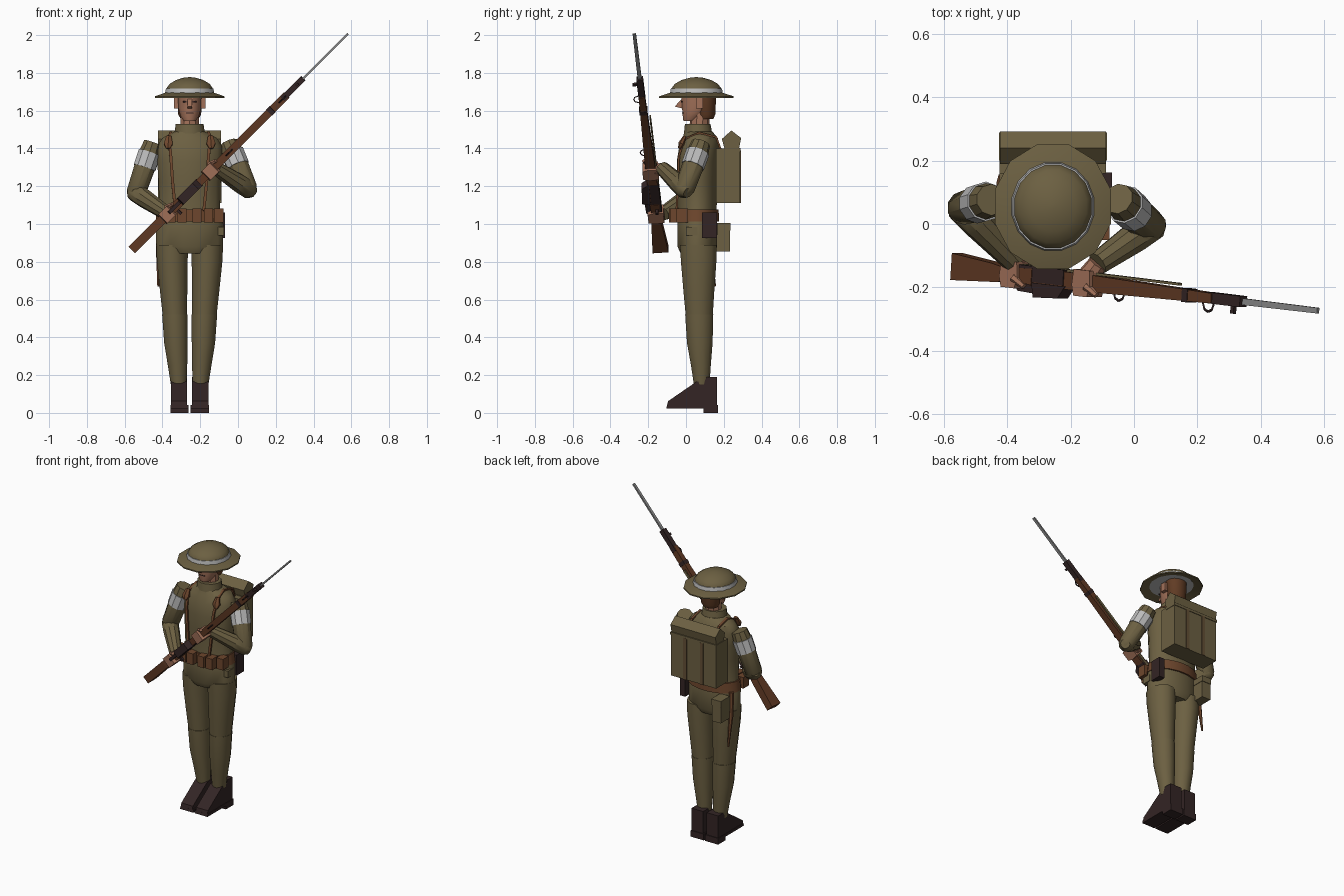
import bpy, bmesh, math
from mathutils import Vector, Matrix

CX = -0.256          # centre line of the body


def material(name, r, g, b):
    m = bpy.data.materials.new(name)
    m.diffuse_color = (r, g, b, 1)
    return m


KHAKI = material("khaki cloth", 0.150, 0.117, 0.054)
PACK = material("pack strap", 0.125, 0.078, 0.036)
WHITE = material("white band", 0.50, 0.50, 0.50)
SKIN = material("skin", 0.36, 0.165, 0.10)
LEATHER = material("brown leather", 0.155, 0.062, 0.026)
WOOD = material("rifle wood", 0.115, 0.040, 0.017)
HAIR = material("brown hair", 0.12, 0.045, 0.018)
DARK = material("dark leather", 0.033, 0.018, 0.018)
STEEL = material("steel", 0.26, 0.26, 0.26)


def finish(name, bm, mat, smooth=35):
    bmesh.ops.recalc_face_normals(bm, faces=bm.faces)
    me = bpy.data.meshes.new(name)
    bm.to_mesh(me)
    bm.free()
    me.materials.append(mat)
    if smooth:
        me.shade_smooth()
        me.set_sharp_from_angle(angle=math.radians(smooth))
    ob = bpy.data.objects.new(name, me)
    bpy.context.collection.objects.link(ob)
    return ob


def skin_rings(name, rings, mat, smooth=35):
    """Join rings of points into a closed, capped surface."""
    bm = bmesh.new()
    vs = [[bm.verts.new(p) for p in ring] for ring in rings]
    n = len(vs[0])
    for a, b in zip(vs, vs[1:]):
        for i in range(n):
            j = (i + 1) % n
            bm.faces.new((a[i], a[j], b[j], b[i]))
    bm.faces.new(vs[0])
    bm.faces.new(vs[-1])
    return finish(name, bm, mat, smooth)


def loft(name, rows, mat, n=12, smooth=35):
    """Stack of ellipses: rows are (z, cx, rx, cy, ry)."""
    angles = [2 * math.pi * (i + 0.5) / n for i in range(n)]
    return skin_rings(name, [[(cx + rx * math.cos(a), cy + ry * math.sin(a), z) for a in angles]
                             for z, cx, rx, cy, ry in rows], mat, smooth)


def tube(name, pts, radii, mat, n=10, flat=1.0, smooth=35):
    pts = [Vector(p) for p in pts]
    rings = []
    for i, p in enumerate(pts):
        t = (pts[min(i + 1, len(pts) - 1)] - pts[max(i - 1, 0)]).normalized()
        u = Vector((1, 0, 0)) - t * t.x if abs(t.x) < 0.8 else Vector((0, 1, 0)) - t * t.y
        u.normalize()
        v = t.cross(u)
        rings.append([p + radii[i] * (u * math.cos(a) + flat * v * math.sin(a))
                      for a in (2 * math.pi * (k + 0.5) / n for k in range(n))])
    return skin_rings(name, rings, mat, smooth)


def prism(name, outline, c0, c1, mat, M):
    """Extrude an (a, b) outline from c0 to c1 in frame M."""
    return skin_rings(name, [[M @ Vector((a, b, c)) for a, b in outline] for c in (c0, c1)], mat, 0)


def box(name, a, b, c, mat, M=Matrix()):
    return prism(name, [(a[0], b[0]), (a[1], b[0]), (a[1], b[1]), (a[0], b[1])], c[0], c[1], mat, M)


SIDE = Matrix(((0, 0, 1, 0), (1, 0, 0, 0), (0, 1, 0, 0), (0, 0, 0, 1)))   # outline in y, z
BODY = Matrix.Translation((CX, 0, 0))

# Tunic, collar and belt
loft("tunic", [(0.845, CX, 0.125, 0.06, 0.09), (0.88, CX, 0.18, 0.06, 0.107), (1.0, CX, 0.182, 0.06, 0.108),
               (1.05, CX, 0.163, 0.06, 0.103), (1.22, CX, 0.168, 0.06, 0.109), (1.33, CX, 0.175, 0.062, 0.113),
               (1.41, CX, 0.176, 0.07, 0.108), (1.455, CX, 0.148, 0.075, 0.095),
               (1.49, CX, 0.08, 0.066, 0.075)], KHAKI, 16)
loft("collar", [(1.475, CX, 0.084, 0.064, 0.078), (1.53, CX, 0.076, 0.062, 0.07)], KHAKI, 12)
loft("belt", [(1.012, CX, 0.182, 0.06, 0.117), (1.078, CX, 0.172, 0.06, 0.115)], LEATHER, 16)

# Legs and boots
for s, side in ((-1, "right"), (1, "left")):
    loft(side + "_trouser_leg", [(z, CX + s * o, rx, cy, ry) for z, o, rx, cy, ry in (
        (0.89, 0.092, 0.088, 0.065, 0.1), (0.80, 0.092, 0.084, 0.067, 0.097),
        (0.65, 0.085, 0.075, 0.068, 0.085), (0.515, 0.078, 0.067, 0.07, 0.074))], KHAKI)
    loft(side + "_puttee", [(z, CX + s * o, rx, cy, ry) for z, o, rx, cy, ry in (
        (0.522, 0.078, 0.07, 0.07, 0.077), (0.37, 0.073, 0.064, 0.073, 0.07),
        (0.25, 0.064, 0.053, 0.079, 0.054), (0.15, 0.058, 0.043, 0.083, 0.043))], KHAKI)
    prism(side + "_boot", [(0.165, 0.19), (0.11, 0.19), (0.1, 0.17), (0.055, 0.165), (-0.095, 0.062),
                           (-0.104, 0.024), (0.165, 0.024)], CX + s * 0.013, CX + s * 0.099, DARK, SIDE)
    prism(side + "_sole", [(-0.104, 0.024), (-0.1, 0.042), (0.17, 0.042), (0.17, 0), (0.092, 0), (0.092, 0.024)],
          CX + s * 0.005, CX + s * 0.102, DARK, SIDE)

# Arms with white bands
ARMS = (("right", (-0.455, 0.075, 1.415), (-0.54, 0.05, 1.165), (-0.375, -0.12, 1.055)),
        ("left", (-0.045, 0.075, 1.415), (0.052, -0.008, 1.185), (-0.115, -0.125, 1.295)))
for side, sh, el, wr in ARMS:
    sh, el, wr = Vector(sh), Vector(el), Vector(wr)
    d, f = (el - sh).normalized(), (wr - el).normalized()
    tube(side + "_upper_arm", [sh - d * 0.015, sh + d * 0.06, el, el + d * 0.03],
         [0.05, 0.06, 0.053, 0.03], KHAKI)
    tube(side + "_forearm", [el - f * 0.04, el - f * 0.01, el + f * 0.07, wr], [0.03, 0.05, 0.05, 0.038], KHAKI)
    tube(side + "_armband", [sh + d * 0.04, sh + d * 0.125], [0.063, 0.062], WHITE)

# Head, hair and face
loft("neck", [(1.49, CX, 0.052, 0.07, 0.052), (1.6, CX, 0.05, 0.075, 0.052)], SKIN, 10)
loft("head", [(1.545, CX, 0.033, 0.02, 0.035), (1.57, CX, 0.05, 0.035, 0.054), (1.61, CX, 0.061, 0.055, 0.078),
              (1.69, CX, 0.065, 0.06, 0.088)], SKIN, 12)
loft("hair", [(1.555, CX, 0.048, 0.105, 0.04), (1.58, CX, 0.063, 0.107, 0.05), (1.69, CX, 0.07, 0.1, 0.062)], HAIR, 12)
prism("nose", [(-0.02, 1.665), (-0.06, 1.622), (-0.02, 1.612)], CX - 0.012, CX + 0.012, SKIN, SIDE)
box("mouth", (-0.02, 0.02), (-0.021, -0.012), (1.586, 1.591), DARK, BODY)
for s, side in ((-1, "right"), (1, "left")):
    box(side + "_ear", sorted((s * 0.058, s * 0.083)), (0.052, 0.09), (1.612, 1.668), SKIN, BODY)
    box(side + "_eye", sorted((s * 0.016, s * 0.036)), (-0.026, -0.018), (1.643, 1.651), DARK, BODY)

# Helmet: brim, dome and band
loft("helmet_brim", [(1.69, CX, 0.11, 0.055, 0.12), (1.668, CX, 0.19, 0.055, 0.204),
                     (1.676, CX, 0.19, 0.055, 0.204), (1.698, CX, 0.125, 0.055, 0.133)], KHAKI, 12, 25)
loft("helmet_dome", [(1.685, CX, 0.127, 0.055, 0.136), (1.72, CX, 0.124, 0.055, 0.133),
                     (1.742, CX, 0.108, 0.055, 0.116), (1.762, CX, 0.074, 0.055, 0.08),
                     (1.774, CX, 0.035, 0.055, 0.037), (1.777, CX, 0.008, 0.055, 0.008)], KHAKI, 16, 45)
loft("helmet_band", [(1.683, CX, 0.135, 0.055, 0.144), (1.718, CX, 0.128, 0.055, 0.138)], WHITE, 16)

# Backpack with rolled blanket and straps
box("backpack", (-0.168, 0.168), (0.16, 0.285), (1.11, 1.40), KHAKI, BODY)
prism("blanket_roll", [(0.24, 1.495), (0.292, 1.455), (0.28, 1.395), (0.205, 1.395), (0.19, 1.45)],
      CX - 0.167, CX + 0.167, KHAKI, SIDE)
box("pack_flap", (-0.171, 0.171), (0.2, 0.289), (1.385, 1.403), KHAKI, BODY)
for s, side in ((-1, "right"), (1, "left")):
    box(side + "_pack_strap", sorted((s * 0.05, s * 0.075)), (0.284, 0.29), (1.11, 1.39), PACK, BODY)
    # Shoulder braces and their chest tabs
    tube(side + "_brace", [(CX + s * o, y, z) for o, y, z in (
        (0.075, -0.05, 1.07), (0.09, -0.042, 1.22), (0.1, -0.038, 1.36), (0.108, -0.008, 1.45),
        (0.1, 0.07, 1.483), (0.1, 0.16, 1.46), (0.1, 0.185, 1.39))], [0.011] * 7, LEATHER, 4, 0.7)
    tube(side + "_brace_tab", [(CX + s * 0.115, -0.035, 1.40), (CX + s * 0.113, -0.025, 1.425),
                               (CX + s * 0.11, -0.005, 1.465)], [0.012, 0.027, 0.015], LEATHER, 6, 0.6)
    # Ammunition pouches
    for k, (o, y) in enumerate(((0.016, -0.09), (0.075, -0.085), (0.13, -0.05))):
        box(f"{side}_pouch_{k + 1}", sorted((s * o, s * (o + 0.048))), (y, y + 0.06), (1.008, 1.082), LEATHER, BODY)

# Holster, haversack and scabbard
box("holster", (0.148, 0.187), (0.085, 0.163), (0.925, 1.062), DARK, BODY)
box("hip_pouch", (0.12, 0.182), (0.0, 0.06), (0.94, 0.985), KHAKI, BODY)
box("haversack", (-0.165, -0.10), (0.13, 0.232), (0.855, 1.0), KHAKI, BODY)
box("haversack_flap", (-0.168, -0.097), (0.14, 0.236), (0.965, 1.004), KHAKI, BODY)
tube("scabbard", [(-0.42, 0.115, 1.02), (-0.422, 0.125, 0.86), (-0.422, 0.153, 0.67)],
     [0.016, 0.014, 0.006], LEATHER, 6)

# Rifle frame: along the barrel, towards the trigger side, across
d = Vector((0.9, -0.11, 0.9)).normalized()
u = (Vector((0, -1, 0)) + d * d.y).normalized()
w = Vector((-1, 0, 1)).normalized()
R = Matrix.Translation((-0.56, -0.134, 0.865)) @ Matrix((d, u, w)).transposed().to_4x4()

prism("rifle_butt", [(0, -0.042), (0, 0.043), (0.2, 0.032), (0.27, 0.022), (0.36, 0.028), (0.36, -0.025),
                     (0.24, -0.016), (0.18, -0.026)], -0.025, 0.025, WOOD, R)
prism("rifle_forend", [(0.35, -0.027), (0.35, 0.03), (0.62, 0.028), (1.16, 0.017), (1.16, -0.015), (0.62, -0.026)],
      -0.02, 0.02, WOOD, R)
box("receiver", (0.27, 0.5), (-0.032, 0.018), (-0.023, 0.023), DARK, R)
prism("magazine", [(0.36, 0.02), (0.37, 0.066), (0.48, 0.06), (0.51, 0.02)], -0.024, 0.024, DARK, R)
prism("trigger_guard", [(0.26, 0.02), (0.285, 0.052), (0.36, 0.055), (0.37, 0.02)], -0.009, 0.009, DARK, R)
box("bolt_handle", (0.31, 0.325), (-0.015, 0.0), (-0.05, 0.02), DARK, R)
box("barrel_band", (1.03, 1.055), (-0.02, 0.023), (-0.022, 0.022), DARK, R)
box("nose_cap", (1.13, 1.285), (-0.017, 0.018), (-0.016, 0.016), DARK, R)
box("front_sight", (1.235, 1.25), (0.01, 0.042), (-0.006, 0.006), DARK, R)
prism("bayonet", [(1.27, -0.01), (1.27, 0.011), (1.62, 0.009), (1.62, -0.009)], -0.005, 0.005, STEEL, R)
box("rifle_sling", (0.3, 1.0), (-0.034, -0.026), (-0.008, 0.008), KHAKI, R)

# Sling swivels
for k, t in enumerate((0.73, 1.13)):
    ring = [R @ Vector((t + 0.024 * math.cos(a), 0.02 + 0.026 * math.sin(a), 0))
            for a in (math.tau * i / 8 for i in range(9))]
    for i in range(8):
        tube(f"swivel_{k + 1}_{i + 1}", [ring[i], ring[i + 1]], [0.004, 0.004], DARK, 4)

# Hands gripping the rifle
for side, t, wr in (("right", 0.265, ARMS[0][3]), ("left", 0.59, ARMS[1][3])):
    tube(side + "_wrist", [wr, R @ Vector((t, -0.02, 0))], [0.031, 0.036], SKIN, 8)
    palm = [(t - 0.035, -0.04), (t + 0.035, -0.04), (t + 0.04, 0.01), (t + 0.03, 0.044), (t - 0.03, 0.044),
            (t - 0.04, 0.01)]
    prism(side + "_hand", palm, -0.034, 0.034, SKIN, R)
    tube(side + "_thumb", [R @ Vector((t + 0.02, 0.01, 0.03)), R @ Vector((t + 0.06, 0.035, 0.02))],
         [0.014, 0.01], SKIN, 6)
